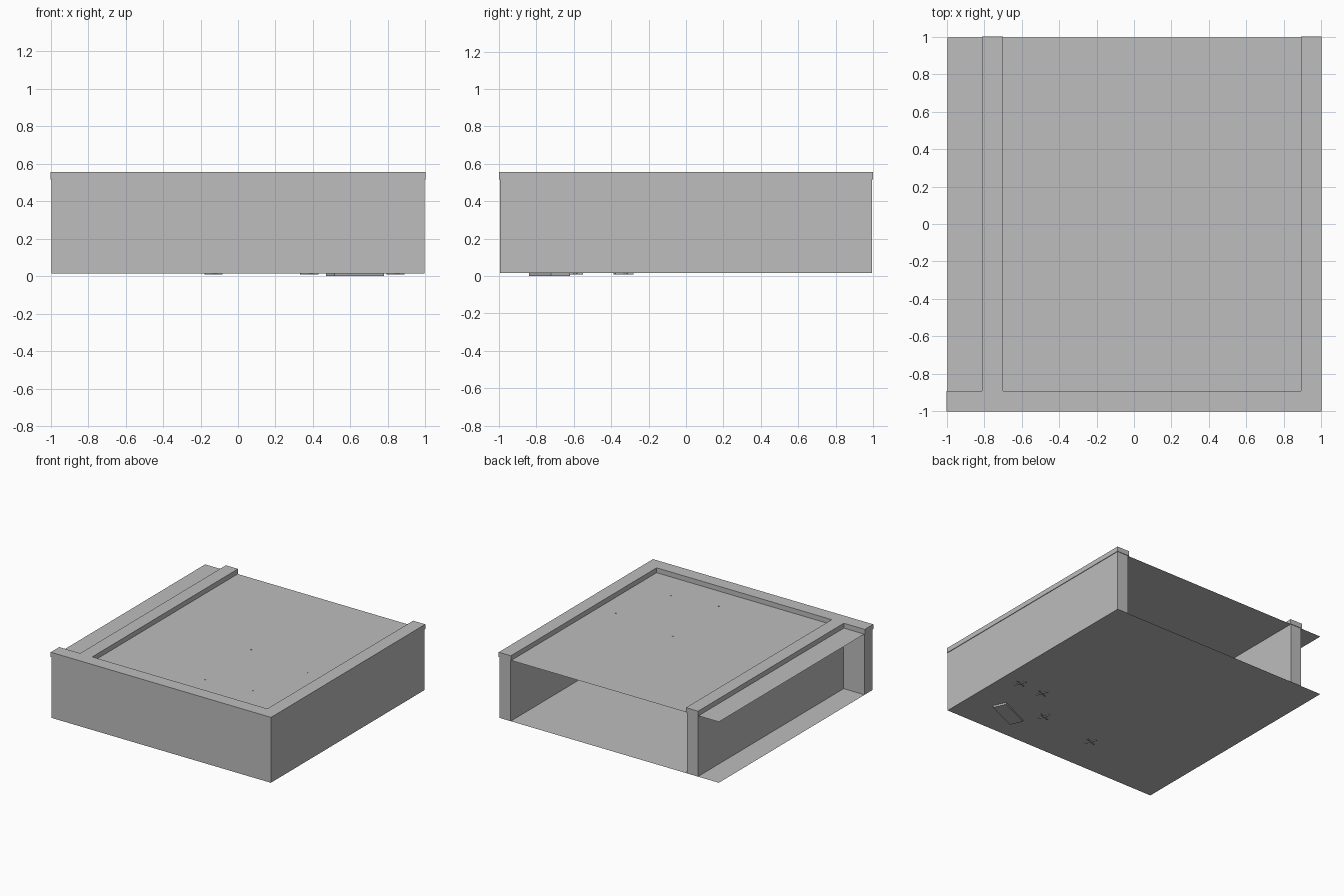
import bpy, bmesh, math
from mathutils import Matrix

cube = bpy.data.objects.get("Cube")
if cube:
    bpy.data.objects.remove(cube, do_unlink=True)

grey = bpy.data.materials.new("light grey")
grey.use_nodes = True
COLOUR = (0.51, 0.51, 0.51, 1)
grey.diffuse_color = COLOUR
grey.node_tree.nodes["Principled BSDF"].inputs["Base Color"].default_value = COLOUR

FLOOR, ROOF, TOP = 0.015, 0.515, 0.555


def add_object(name, bm):
    mesh = bpy.data.meshes.new(name)
    bm.to_mesh(mesh)
    bm.free()
    mesh.materials.append(grey)
    obj = bpy.data.objects.new(name, mesh)
    bpy.context.scene.collection.objects.link(obj)
    return obj


def box(name, x, y, z, turn=0):
    """Box between the given x, y and z limits, turned about its own centre."""
    bm = bmesh.new()
    bmesh.ops.create_cube(bm, size=1)
    bmesh.ops.scale(bm, vec=(x[1] - x[0], y[1] - y[0], z[1] - z[0]), verts=bm.verts)
    bmesh.ops.rotate(bm, matrix=Matrix.Rotation(math.radians(turn), 3, 'Z'), verts=bm.verts)
    centre = [sum(pair) / 2 for pair in (x, y, z)]
    bmesh.ops.translate(bm, vec=centre, verts=bm.verts)
    return add_object(name, bm)


def sheet(name, half, z):
    """Thin square slab seen as a single surface."""
    bm = bmesh.new()
    bmesh.ops.create_grid(bm, x_segments=1, y_segments=1, size=half)
    bmesh.ops.translate(bm, vec=(0, 0, z), verts=bm.verts)
    return add_object(name, bm)


# Floor and flat roof
sheet("floor", 0.995, FLOOR)
sheet("roof", 0.995, ROOF)

# Walls, each with a slightly wider coping on the roof edge
LIP = 0.005
runs = {
    "front": ((-1, 1), (-1, -0.89)),
    "left": ((0.89, 1), (-0.89, 1)),
    "inner": ((-0.81, -0.70), (-0.89, 1)),
}
for name, (x, y) in runs.items():
    box(name + "_coping", x, y, (ROOF, TOP))
    wall_x = (x[0] + LIP, x[1] - LIP)
    wall_y = (y[0] + LIP if name == "front" else y[0] - LIP, y[1] - LIP)
    box(name + "_wall", wall_x, wall_y, (FLOOR, ROOF))

# Cabinet standing askew, its base reaching below the floor
box("cabinet", (0.48, 0.77), (-0.785, -0.675), (0, 0.2), turn=24)

# Low crossed feet that show just under the floor
feet = [(0.84, -0.33), (0.62, -0.34), (0.38, -0.6), (-0.13, -0.66)]
for i, (x, y) in enumerate(feet):
    for turn in (20, 110):
        box(f"foot_bar_{i}_{turn}", (x - 0.05, x + 0.05), (y - 0.004, y + 0.004),
            (0.009, 0.025), turn)

# Slim rods whose tips come through the roof
for i, (x, y) in enumerate([(0.15, -0.04), (0.73, -0.13), (0.57, -0.62), (0.17, -0.67)]):
    box(f"lamp_rod_{i}", (x - 0.004, x + 0.004), (y - 0.004, y + 0.004), (0.4, 0.518))
